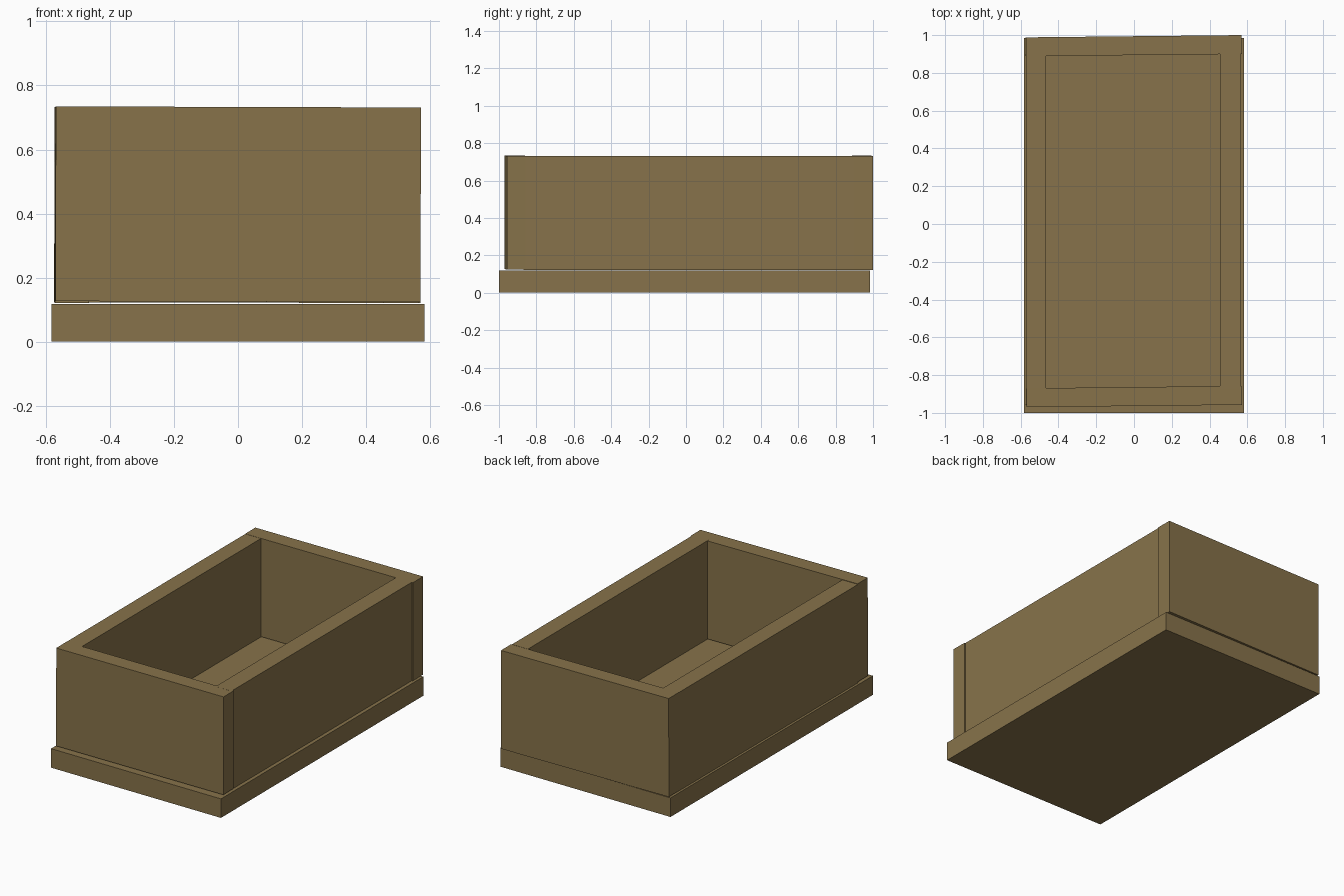
import bpy
import bmesh
from mathutils import Matrix, Vector, Euler

if "Cube" in bpy.data.objects:
    bpy.data.objects.remove(bpy.data.objects["Cube"])

wood = bpy.data.materials.new("brown wood")
wood.diffuse_color = (0.242, 0.171, 0.069, 1.0)
wood.use_nodes = True
wood.node_tree.nodes["Principled BSDF"].inputs["Base Color"].default_value = wood.diffuse_color


def board(name, lo, hi, roll=0.0, yaw=0.0):
    """Box between two corners, turned slightly about its own centre."""
    lo, hi = Vector(lo), Vector(hi)
    bm = bmesh.new()
    bmesh.ops.create_cube(bm, size=1.0, matrix=Matrix.Diagonal((hi - lo).to_4d()))
    mesh = bpy.data.meshes.new(name)
    bm.to_mesh(mesh)
    bm.free()
    mesh.materials.append(wood)
    ob = bpy.data.objects.new(name, mesh)
    ob.location = (lo + hi) / 2
    ob.rotation_euler = Euler((0, roll, yaw))
    bpy.context.collection.objects.link(ob)
    return ob


# Base slab
board("base", (-0.583, -1.0, 0.0), (0.583, 0.985, 0.118))

# Long side walls, fitted between the end boards
for name, x0, x1 in (("left_wall", -0.572, -0.465), ("right_wall", 0.455, 0.564)):
    board(name, (x0, -0.87, 0.121), (x1, 0.9, 0.732))

# End boards, set slightly crooked
board("front_wall", (-0.57, -0.9635, 0.125), (0.57, -0.8635, 0.733), roll=0.003, yaw=0.011)
board("back_wall", (-0.573, 0.894, 0.122), (0.57, 0.994, 0.732), roll=0.002, yaw=0.0105)
